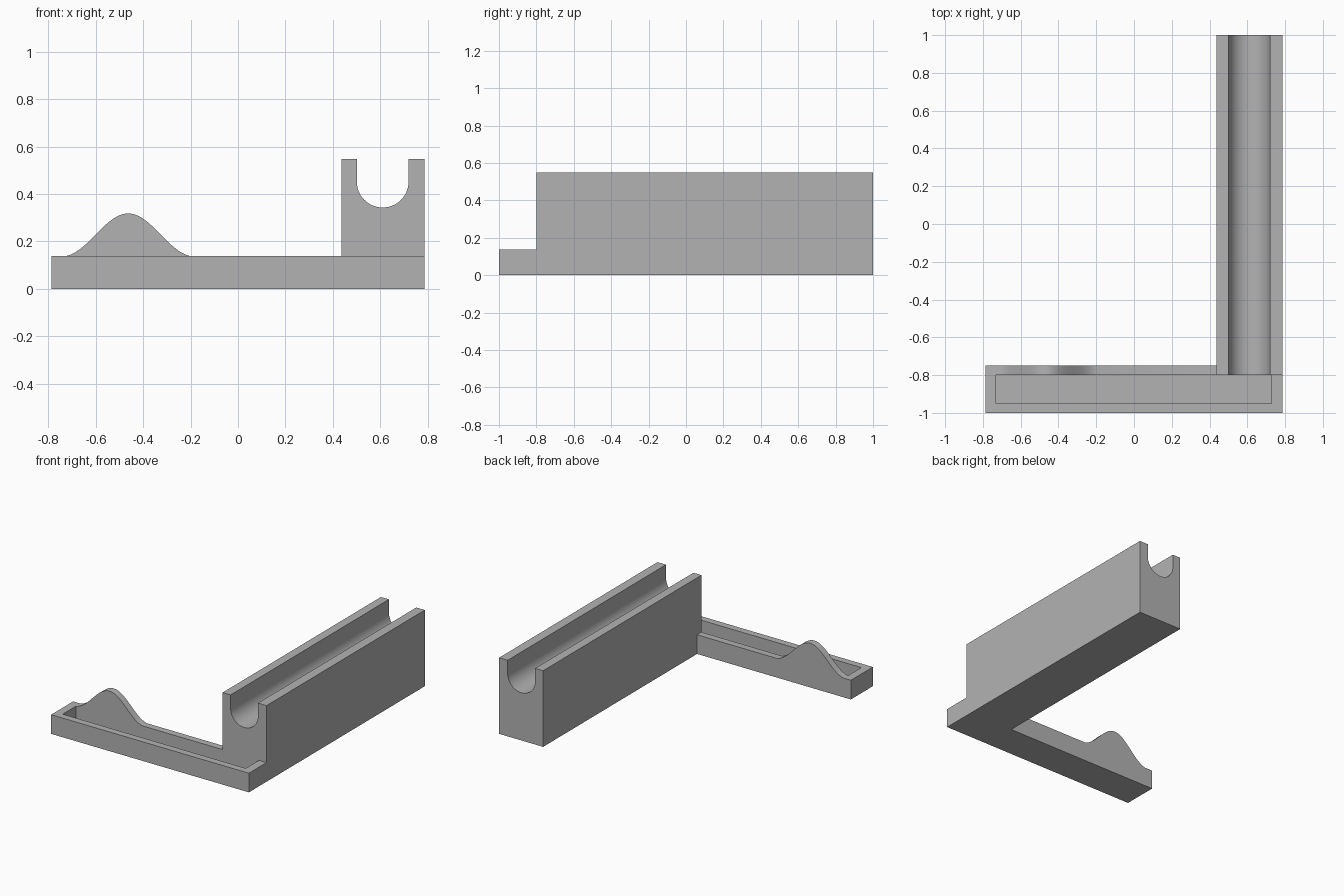
import bpy, bmesh, math

cube = bpy.data.objects.get("Cube")
if cube:
    bpy.data.objects.remove(cube, do_unlink=True)

grey = bpy.data.materials.new("plain_grey")
grey.use_nodes = True
COLOUR = (0.45, 0.45, 0.45, 1)
grey.diffuse_color = COLOUR
grey.node_tree.nodes["Principled BSDF"].inputs["Base Color"].default_value = COLOUR


def extrude_profile(name, profile, y0, y1):
    """Extrude an x-z outline along y into a closed solid."""
    bm = bmesh.new()
    face = bm.faces.new([bm.verts.new((x, y0, z)) for x, z in profile])
    result = bmesh.ops.extrude_face_region(bm, geom=[face])
    moved = [v for v in result["geom"] if isinstance(v, bmesh.types.BMVert)]
    bmesh.ops.translate(bm, vec=(0, y1 - y0, 0), verts=moved)
    bmesh.ops.recalc_face_normals(bm, faces=bm.faces)
    mesh = bpy.data.meshes.new(name)
    bm.to_mesh(mesh)
    bm.free()
    mesh.materials.append(grey)
    obj = bpy.data.objects.new(name, mesh)
    bpy.context.collection.objects.link(obj)
    return obj


def rectangle(x0, x1, z0, z1):
    return [(x0, z0), (x1, z0), (x1, z1), (x0, z1)]


def activate(obj):
    bpy.ops.object.select_all(action="DESELECT")
    obj.select_set(True)
    bpy.context.view_layer.objects.active = obj


SIDE = 0.787        # half width of the whole model
RIM = 0.138         # tray height
JOINT = -0.8        # plane where tray meets the back wall and rail
RAIL_X = 0.437      # inner side of the rail

# Tray with a pocket that runs back to the wall and rail
tray = extrude_profile("tray", rectangle(-SIDE, SIDE, 0, RIM), -1, JOINT)
cutter = extrude_profile("pocket_cutter", rectangle(-0.73, 0.727, 0.03, 0.3), -0.95, -0.7)
cutter.hide_render = True
pocket = tray.modifiers.new("pocket", "BOOLEAN")
pocket.operation = "DIFFERENCE"
pocket.solver = "EXACT"
pocket.object = cutter
activate(tray)
bpy.ops.object.modifier_apply(modifier=pocket.name)
bpy.data.objects.remove(cutter, do_unlink=True)

# Back wall with a rounded hump
hump = []
STEPS = 40
for i in range(STEPS + 1):
    u = 1 - 2 * i / STEPS
    height = 0.85 * (0.5 + 0.5 * math.cos(math.pi * u)) + 0.15 * (1 - u * u)
    hump.append((-0.463 + 0.263 * u, RIM + 0.18 * height))
wall_outline = [(-SIDE, 0), (RAIL_X, 0), (RAIL_X, RIM)] + hump + [(-SIDE, RIM)]
back_wall = extrude_profile("back_wall", wall_outline, JOINT, -0.75)

# Long rail with a round-bottomed channel
CENTRE_X, CENTRE_Z, RADIUS, TOP = 0.61, 0.452, 0.109, 0.548
channel = [(CENTRE_X + RADIUS * math.cos(a), CENTRE_Z - RADIUS * math.sin(a))
           for a in (math.pi * i / 32 for i in range(33))]
rail_outline = ([(RAIL_X, 0), (SIDE, 0), (SIDE, TOP), (CENTRE_X + RADIUS, TOP)]
                + channel + [(CENTRE_X - RADIUS, TOP), (RAIL_X, TOP)])
rail = extrude_profile("channel_rail", rail_outline, JOINT, 1)

# Smooth curves, crisp corners
for part in (back_wall, rail):
    activate(part)
    bpy.ops.object.shade_smooth_by_angle(angle=math.radians(20))
